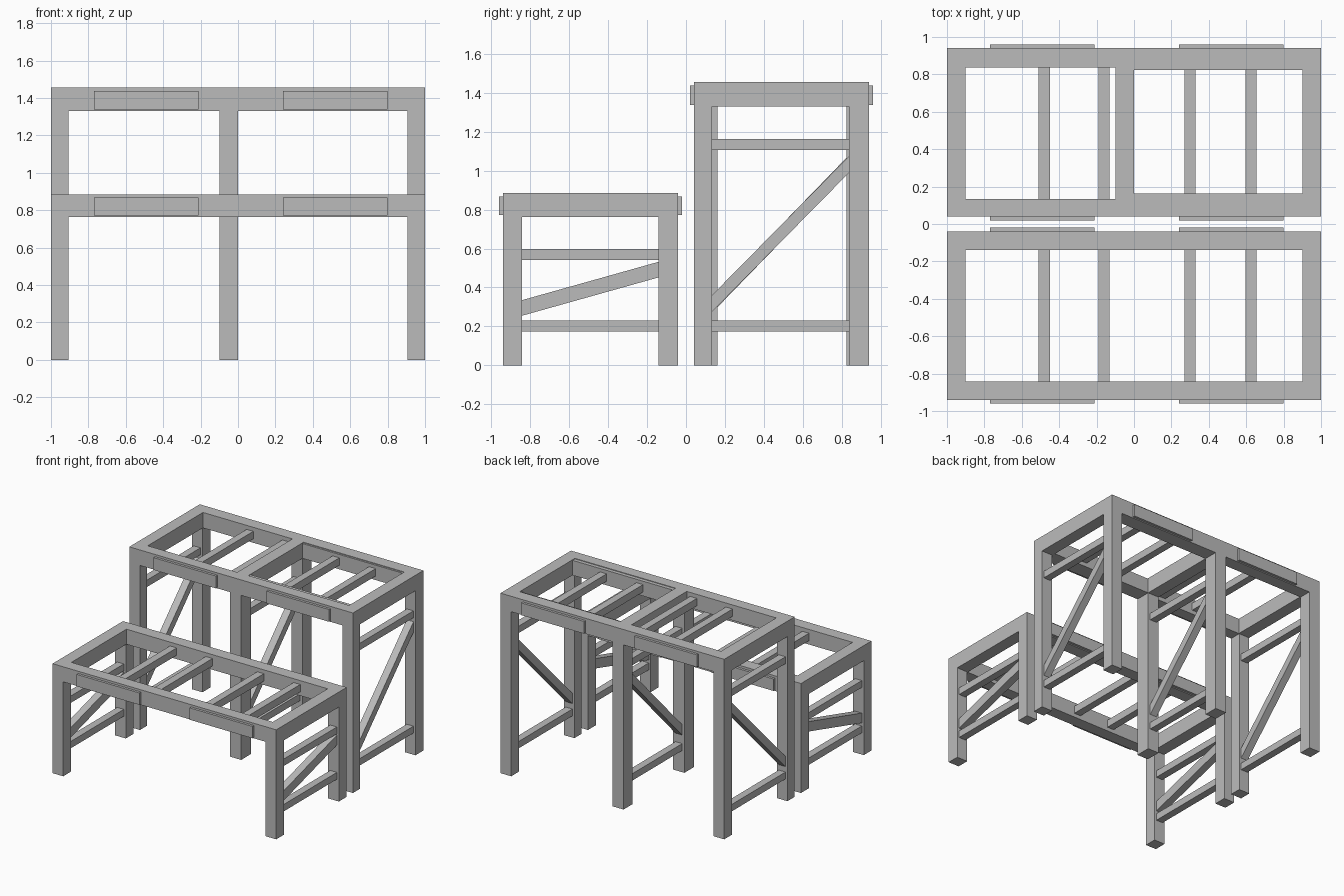
import bpy
import bmesh

cube = bpy.data.objects.get("Cube")
if cube:
    bpy.data.objects.remove(cube, do_unlink=True)

grey = bpy.data.materials.new("plain_grey")
grey.use_nodes = True
colour = (0.5, 0.5, 0.5, 1)
grey.diffuse_color = colour
grey.node_tree.nodes["Principled BSDF"].inputs["Base Color"].default_value = colour

BAR = 0.03   # half thickness of slats and braces
INSET = 0.1  # leg and rail thickness


def prism(name, x, profile):
    """Extrude a y-z outline between two x positions."""
    bm = bmesh.new()
    face = bm.faces.new([bm.verts.new((x[0], y, z)) for y, z in profile])
    side = bmesh.ops.extrude_face_region(bm, geom=[face])["geom"]
    moved = [v for v in side if isinstance(v, bmesh.types.BMVert)]
    bmesh.ops.translate(bm, verts=moved, vec=(x[1] - x[0], 0, 0))
    bmesh.ops.recalc_face_normals(bm, faces=bm.faces)
    mesh = bpy.data.meshes.new(name)
    bm.to_mesh(mesh)
    bm.free()
    mesh.materials.append(grey)
    obj = bpy.data.objects.new(name, mesh)
    bpy.context.collection.objects.link(obj)
    return obj


def box(name, x, y, z):
    return prism(name, x, [(y[0], z[0]), (y[1], z[0]), (y[1], z[1]), (y[0], z[1])])


def trestle(name, x, outer, inner, under, bars, brace):
    """Two legs joined by horizontal bars and one sloping brace."""
    box(name + "_front_leg", x, (outer[0], inner[0]), (0, under))
    box(name + "_back_leg", x, (inner[1], outer[1]), (0, under))
    mid = sum(x) / 2
    core = (mid - BAR, mid + BAR)
    for label, z in zip(("lower", "upper"), bars):
        box(f"{name}_{label}_bar", core, inner, (z - 0.028, z + 0.028))
    start, end, height = brace
    prism(name + "_brace", core, [(inner[0], start), (inner[1], end),
                                  (inner[1], end + height), (inner[0], start + height)])


def bench_top(name, outer, inner, under, top):
    """Rectangular frame with slats and thin plates on both long sides."""
    z = (under, top)
    box(name + "_front_rail", (-1, 1), (outer[0], inner[0]), z)
    box(name + "_back_rail", (-1, 1), (inner[1], outer[1]), z)
    for label, x in (("right", (-1, -0.9)), ("left", (0.9, 1))):
        box(f"{name}_{label}_end_rail", x, inner, z)
    mid = (under + top) / 2
    for i, x in enumerate((-0.48, -0.16, 0.3, 0.625)):
        box(f"{name}_slat_{i + 1}", (x - BAR, x + BAR), inner, (mid - BAR, mid + BAR))
    for label, x in (("right", (-0.77, -0.21)), ("left", (0.24, 0.8))):
        pz = (under + 0.008, top - 0.018)
        box(f"{name}_front_{label}_plate", x, (outer[0] - 0.02, outer[0]), pz)
        box(f"{name}_back_{label}_plate", x, (outer[1], outer[1] + 0.02), pz)


ends = (("right", (-1, -0.905)), ("left", (0.905, 1)))

# Low bench
outer, inner = (-0.94, -0.04), (-0.842, -0.14)
bench_top("low_bench", outer, inner, 0.763, 0.885)
for label, x in ends:
    trestle(f"low_{label}", x, outer, inner, 0.763, (0.203, 0.57), (0.255, 0.452, 0.08))

# Tall bench
outer, inner = (0.04, 0.94), (0.133, 0.838)
bench_top("tall_bench", outer, inner, 1.33, 1.455)
for label, x in ends:
    trestle(f"tall_{label}", x, outer, inner, 1.33, (0.203, 1.135), (0.275, 0.99, 0.085))

# Middle trestle, cross beam and thickened rails of the tall bench
middle = (-0.1, 0)
narrow = (0.163, 0.823)
trestle("tall_middle", middle, outer, narrow, 1.33, (0.203, 1.135), (0.3, 0.98, 0.085))
box("tall_cross_beam", middle, inner, (1.33, 1.455))
for label, y in (("front", (inner[0], narrow[0])), ("back", (narrow[1], inner[1]))):
    box(f"tall_{label}_inner_rail", (0, 0.9), y, (1.33, 1.45))
